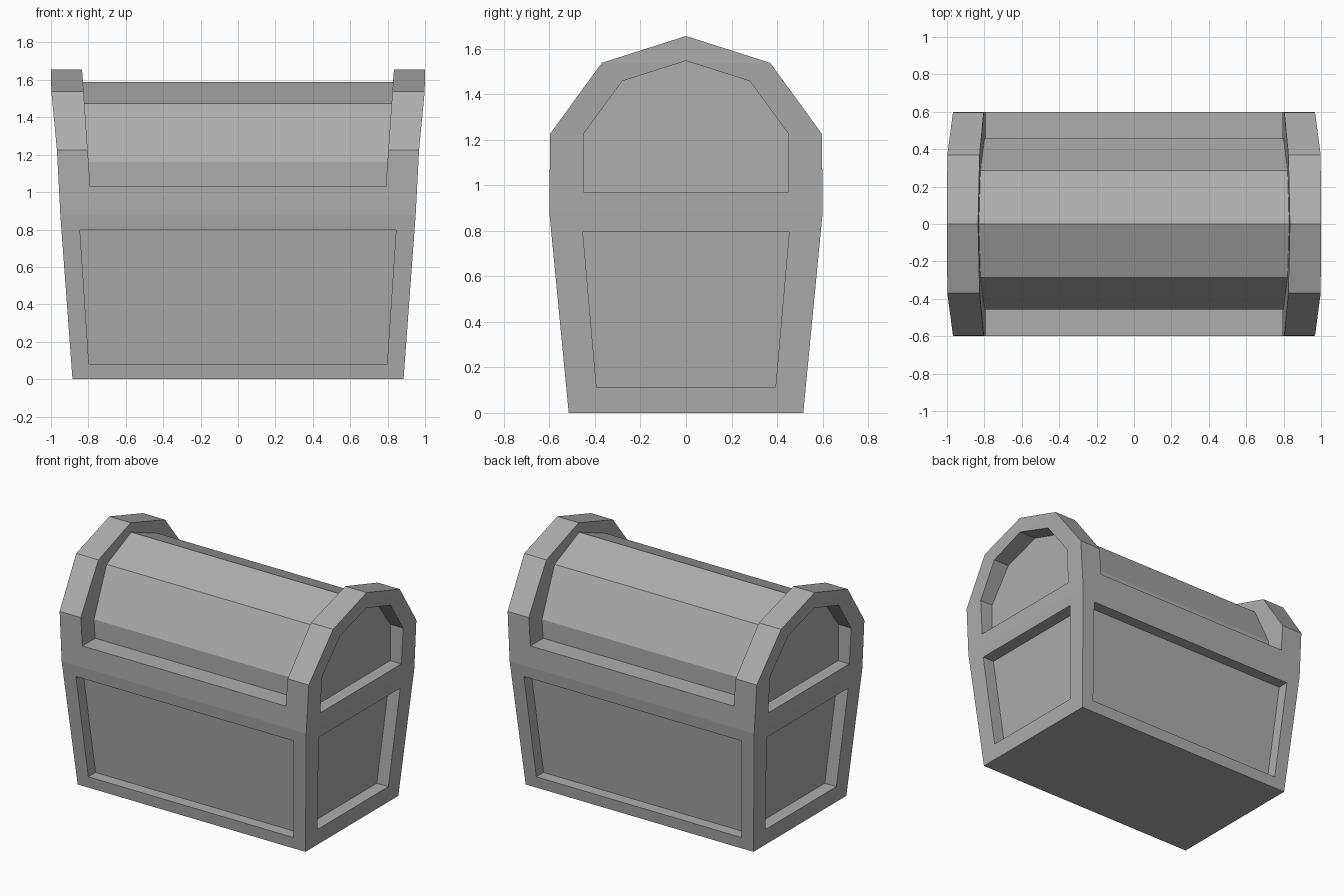
import bpy
import bmesh

cube = bpy.data.objects.get("Cube")
if cube:
    bpy.data.objects.remove(cube, do_unlink=True)

grey = bpy.data.materials.new("plain grey")
grey.use_nodes = True
colour = (0.42, 0.42, 0.42, 1.0)
grey.diffuse_color = colour
grey.node_tree.nodes["Principled BSDF"].inputs["Base Color"].default_value = colour


def solid(name, loop_a, loop_b, strips=False):
    """Join two matching outlines; strips caps symmetric outlines level by level."""
    bm = bmesh.new()
    a = [bm.verts.new(p) for p in loop_a]
    b = [bm.verts.new(p) for p in loop_b]
    n = len(a)
    for i in range(n):
        j = (i + 1) % n
        bm.faces.new((a[i], a[j], b[j], b[i]))
    for ring in (a, b):
        if strips:
            for i in range(n // 2):
                corners = [ring[i], ring[i + 1], ring[n - 2 - i], ring[n - 1 - i]]
                bm.faces.new(list(dict.fromkeys(corners)))
        else:
            bm.faces.new(ring)
    bmesh.ops.recalc_face_normals(bm, faces=bm.faces)
    mesh = bpy.data.meshes.new(name)
    bm.to_mesh(mesh)
    bm.free()
    mesh.materials.append(grey)
    obj = bpy.data.objects.new(name, mesh)
    bpy.context.scene.collection.objects.link(obj)
    return obj


def mirrored(half):
    """Complete a (y, z) or (x, z) outline whose last point may lie on the axis."""
    return half + [(-u, z) for u, z in reversed(half) if u != 0]


# Chest body: half depth, height and half length at each level
levels = [(0.515, 0, 0.885), (0.6, 0.88, 0.95), (0.597, 1.225, 0.968),
          (0.37, 1.537, 0.998), (0, 1.655, 1.0)]
length_at = {z: x for y, z, x in levels}
outline = mirrored([(y, z) for y, z, x in levels])
chest = solid("chest",
              [(length_at[z], y, z) for y, z in outline],
              [(-length_at[z], y, z) for y, z in outline], strips=True)

cutters = []

# Recess around the barrel lid, leaving a raised rim at each end
barrel = mirrored([(0.457, 1.03), (0.457, 1.16), (0.285, 1.475), (0, 1.59)])
lid = barrel + [(-0.9, 1.03), (-0.9, 2), (0.9, 2), (0.9, 1.03)]


def rim_x(z):
    return 0.79 + 0.07 * (z - 1.03)


cutters.append(solid("lid_cutter", [(rim_x(z), y, z) for y, z in lid],
                     [(-rim_x(z), y, z) for y, z in lid]))

# Sunken panels on the long sides and the ends
long_panel = mirrored([(0.797, 0.08), (0.845, 0.798)])
end_panel = mirrored([(0.393, 0.113), (0.453, 0.795)])
lid_panel = mirrored([(0.45, 0.97), (0.45, 1.225), (0.28, 1.457), (0, 1.546)])
for s in (-1, 1):
    cutters.append(solid("long_side_cutter",
                         [(x, s * (0.435 + 0.0966 * z), z) for x, z in long_panel],
                         [(x, s, z) for x, z in long_panel]))
    cutters.append(solid("end_cutter",
                         [(s * (0.795 + 0.074 * z), y, z) for y, z in end_panel],
                         [(s * 1.3, y, z) for y, z in end_panel]))
    cutters.append(solid("lid_end_cutter",
                         [(s * 0.868, y, z) for y, z in lid_panel],
                         [(s * 1.3, y, z) for y, z in lid_panel]))

# Cut the recesses and discard the cutters
bpy.context.view_layer.objects.active = chest
for cutter in cutters:
    cutter.hide_render = True
    cut = chest.modifiers.new("recess", 'BOOLEAN')
    cut.operation = 'DIFFERENCE'
    cut.solver = 'EXACT'
    cut.object = cutter
    bpy.ops.object.modifier_apply(modifier=cut.name)
    bpy.data.objects.remove(cutter, do_unlink=True)

for face in chest.data.polygons:
    face.use_smooth = False
